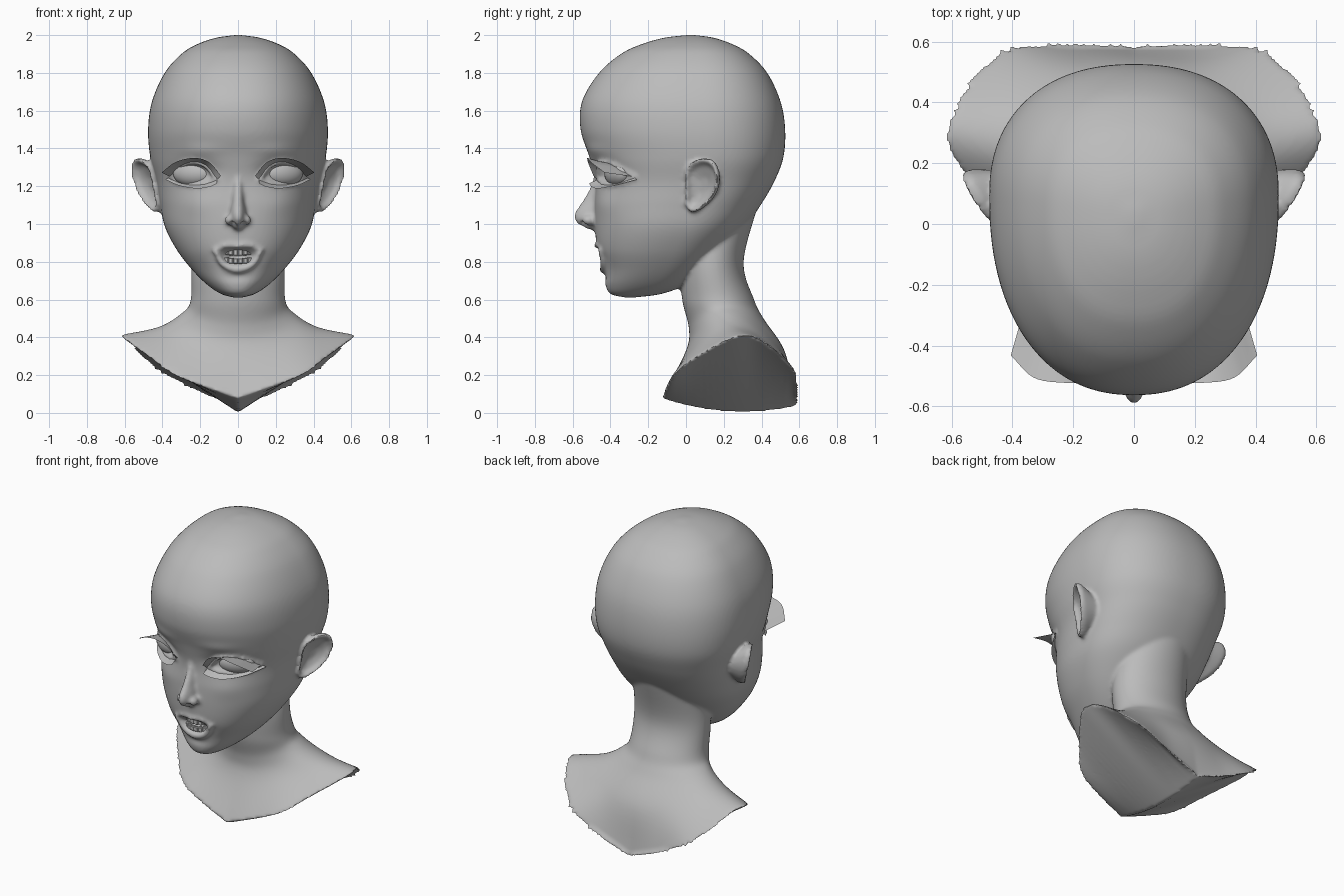
import bpy, bmesh, math
from mathutils import Vector, Matrix

cube = bpy.data.objects.get("Cube")
if cube:
    bpy.data.objects.remove(cube)

grey = bpy.data.materials.new("plain_grey")
grey.use_nodes = True
grey.diffuse_color = (0.5, 0.5, 0.5, 1)
grey.node_tree.nodes["Principled BSDF"].inputs["Base Color"].default_value = grey.diffuse_color


def spline(points, steps):
    """Smooth curve through the points, with steps samples per span."""
    p = [Vector(q) for q in points]
    p = [2 * p[0] - p[1]] + p + [2 * p[-1] - p[-2]]
    out = []
    for a, b, c, d in zip(p, p[1:], p[2:], p[3:]):
        for i in range(steps):
            t = i / steps
            out.append(b + (c - a) * (t / 2) + (2 * a - 5 * b + 4 * c - d) * (t * t / 2)
                       + (3 * b - a - 3 * c + d) * (t ** 3 / 2))
    return out + [p[-2]]


def loft(bm, rings, closed=True):
    """Skin a list of rings; closed rings also get end caps."""
    grid = [[bm.verts.new(co) for co in ring] for ring in rings]
    n = len(grid[0])
    for lower, upper in zip(grid, grid[1:]):
        for j in range(n if closed else n - 1):
            k = (j + 1) % n
            bm.faces.new((lower[j], lower[k], upper[k], upper[j]))
    if closed:
        bm.faces.new(grid[0])
        bm.faces.new(grid[-1])


def ball(bm, centre, radius, scale=(1, 1, 1), yaw=0, detail=2):
    m = Matrix.Translation(centre) @ Matrix.Rotation(yaw, 4, 'Z') @ Matrix.Diagonal((*scale, 1))
    bmesh.ops.create_icosphere(bm, subdivisions=detail, radius=radius, matrix=m)


def make(name, bm, smooth=True):
    bmesh.ops.recalc_face_normals(bm, faces=bm.faces)
    mesh = bpy.data.meshes.new(name)
    bm.to_mesh(mesh)
    bm.free()
    mesh.materials.append(grey)
    if smooth:
        mesh.shade_smooth()
    obj = bpy.data.objects.new(name, mesh)
    bpy.context.collection.objects.link(obj)
    return obj


# Skull and jaw sections: height, half width, front y, back y
HEAD = [(2.0, .02, .0, .05), (1.985, .12, -.12, .15), (1.95, .22, -.24, .25),
        (1.9, .3, -.345, .335), (1.8, .388, -.46, .43), (1.65, .455, -.55, .5),
        (1.5, .476, -.558, .525), (1.35, .464, -.51, .515), (1.22, .432, -.48, .465),
        (1.1, .412, -.485, .395), (.98, .385, -.482, .31), (.86, .322, -.468, .2),
        (.76, .245, -.435, .1), (.68, .165, -.427, .0), (.63, .09, -.4, -.13),
        (.61, .02, -.32, -.28)]
rows = spline(HEAD, 8)
POWER = 2.25


def middle(row):
    return row[2] + .6 * (row[3] - row[2])


def skin(x, z):
    """Front y of the plain face."""
    row = min(rows, key=lambda r: abs(r[0] - z))
    k = max(0, 1 - abs(x / row[1]) ** POWER) ** (1 / POWER)
    return middle(row) - (middle(row) - row[2]) * k


# Face shaping: x, z, spread x, spread z, push in y
DENTS = [(.22, 1.275, .1, .05, .04), (0, .83, .08, .03, .07), (.2, 1.39, .1, .03, -.008),
         (.23, 1.1, .09, .06, -.008), (0, .72, .07, .02, .008)]


def shape_face(co):
    if co.y < -.2:
        for x, z, sx, sz, push in DENTS:
            co.y += push * math.exp(-((abs(co.x) - x) / sx) ** 2 - ((co.z - z) / sz) ** 2)
    return co


bust_bm = bmesh.new()
head_rings = []
for row in rows:
    ring = []
    for j in range(160):
        a = math.tau * j / 160
        s, c = math.sin(a), math.cos(a)
        depth = row[3] - middle(row) if c > 0 else middle(row) - row[2]
        x = row[1] * math.copysign(abs(s) ** (2 / POWER), s)
        y = middle(row) + depth * math.copysign(abs(c) ** (2 / POWER), c)
        ring.append(shape_face(Vector((x, y, row[0]))))
    head_rings.append(ring)
loft(bust_bm, head_rings)

# Neck sections: half width, front y, back y, then height at front, side, back
NECK = [(.22, .0, .38, 1.1, 1.1, 1.1), (.245, -.03, .305, .8, .8, .8),
        (.25, -.02, .36, .6, .6, .6), (.295, .015, .41, .45, .53, .5),
        (.42, .0, .525, .33, .455, .32)]
# Cut edge of the shoulders, from the chest round to the back
RIM = [(0, -.125, .08), (.18, -.105, .14), (.36, -.06, .21), (.48, .06, .3), (.615, .25, .4),
       (.6, .37, .4), (.515, .51, .3), (.4, .59, .2), (.2, .585, .1), (0, .575, .05)]
rim = spline(RIM, 6)
half = len(rim) - 1
columns = []
for j in range(2 * half):
    side = 1 if j <= half else -1
    i = j if j <= half else 2 * half - j
    s, c = math.sin(math.pi * i / half), -math.cos(math.pi * i / half)
    path = []
    for w, yf, yb, zf, zs, zb in NECK:
        z = zs * s * s + (zb if c > 0 else zf) * c * c
        path.append((side * w * s, (yf + yb) / 2 + (yb - yf) / 2 * c, z))
    edge = rim[i]
    path.append((side * edge.x, edge.y, edge.z))
    keel = Vector((side * .003 * s, edge.y, .004 + .4 * (edge.y - .3) ** 2))
    columns.append(spline(path, 8) + [keel])
loft(bust_bm, list(zip(*columns)))

# Nose: height, half width, front y
nose = spline([(1.3, .035, -.475), (1.2, .035, -.505), (1.12, .04, -.548), (1.06, .05, -.588),
               (1.02, .05, -.588), (.985, .035, -.55), (.965, .02, -.49)], 5)
loft(bust_bm, [[(w * math.sin(a), -.42 + (y + .42) * math.cos(a), z)
                for a in (math.tau * k / 24 for k in range(24))] for z, w, y in nose])

# Ears, eyelids and nostril wings on both sides
EAR = [(0, 1.1), (0, 1.2), (0, 1.28), (.03, 1.325), (.09, 1.348), (.145, 1.33), (.172, 1.26),
       (.16, 1.18), (.12, 1.115), (.06, 1.07), (.02, 1.068), (0, 1.1)]
EAR_RINGS = [(.5, -.1), (.85, -.042), (1, -.016), (1, .01), (.9, .012), (.74, -.014), (.3, -.032)]
UPPER_LID = [(.112, 1.235), (.165, 1.305), (.23, 1.328), (.3, 1.308), (.36, 1.25)]
LOWER_LID = [(.112, 1.235), (.17, 1.214), (.24, 1.208), (.31, 1.222), (.36, 1.25)]
for side in (-1, 1):
    outline = spline(EAR, 4)[:-1]
    rings = []
    for scale, out in EAR_RINGS:
        ring = []
        for y, z in outline:
            y, z = .08 + (y - .08) * scale, 1.2 + (z - 1.2) * scale
            ring.append((side * (.44 + .6 * y + .2 * (z - 1.2) + out), y - out * .5, z))
        rings.append(ring)
    loft(bust_bm, rings)
    ball(bust_bm, (side * .046, -.515, 1.02), .028, (.85, 1.3, 1))
    for lid in (UPPER_LID, LOWER_LID):
        for x, z in spline(lid, 8):
            ball(bust_bm, (side * x, skin(x, z) + .008, z), .016, detail=1)

# Lips
LIPS = [([(-.122, .862), (-.06, .888), (0, .884), (.06, .888), (.122, .862)], .017, .002),
        ([(-.122, .858), (-.075, .785), (0, .76), (.075, .785), (.122, .858)], .023, -.004)]
for lip, radius, offset in LIPS:
    for x, z in spline(lip, 10):
        fade = 1 - 2.5 * abs(x)
        ball(bust_bm, (x, skin(x, z) + offset, z), radius * fade, detail=1)

# Fuse everything into one skin, then soften it
raw = make("bust_raw", bust_bm)
remesh = raw.modifiers.new("fuse", 'REMESH')
remesh.mode = 'VOXEL'
remesh.voxel_size = .011
soften = raw.modifiers.new("soften", 'SMOOTH')
soften.factor = .5
soften.iterations = 5
graph = bpy.context.evaluated_depsgraph_get()
mesh = bpy.data.meshes.new_from_object(raw.evaluated_get(graph))
bpy.data.objects.remove(raw)
mesh.name = "head_and_shoulders"
mesh.materials.clear()
mesh.materials.append(grey)
bust = bpy.data.objects.new("head_and_shoulders", mesh)
bpy.context.collection.objects.link(bust)

# Nostrils
for v in mesh.vertices:
    d = (Vector((abs(v.co.x), v.co.y, v.co.z)) - Vector((.028, -.545, .99))).length
    v.co.z += .028 * math.exp(-(d / .016) ** 2)
bpy.ops.object.select_all(action='DESELECT')
bust.select_set(True)
bpy.context.view_layer.objects.active = bust
bpy.ops.object.shade_smooth_by_angle(angle=math.radians(50))

# Eyeballs and lashes
UPPER_TIP = [(.09, -.49, 1.255), (.15, -.518, 1.325), (.23, -.522, 1.35), (.33, -.505, 1.328),
             (.405, -.432, 1.272)]
LOWER_TIP = [(.11, 1.215), (.15, 1.197), (.22, 1.188), (.31, 1.203), (.385, 1.235)]
lower_tip = [(x, skin(x, z) - .045, z) for x, z in LOWER_TIP]
for side, word in ((1, "left"), (-1, "right")):
    bm = bmesh.new()
    ball(bm, (side * .235, skin(.235, 1.268) + .06, 1.268), 1, (.115, .06, .07), side * .4, 4)
    make(word + "_eyeball", bm)
    for name, lid, tip in (("upper", UPPER_LID, UPPER_TIP), ("lower", LOWER_LID, lower_tip)):
        root = [(side * x, skin(x, z), z) for x, z in spline(lid, 6)]
        edge = [(side * p.x, p.y, p.z) for p in spline(tip, 6)]
        bm = bmesh.new()
        loft(bm, [root, edge], closed=False)
        make(word + "_" + name + "_lashes", bm)

# Teeth in two curved rows
for name, height, tall in (("upper_teeth", .85, .036), ("lower_teeth", .803, .03)):
    bm = bmesh.new()
    for i in range(8):
        x = (i - 3.5) * .024
        place = Matrix.Translation((x, -.438 + 4 * x * x, height + 1.6 * x * x))
        turn = Matrix.Rotation(math.atan(8 * x), 4, 'Z')
        bmesh.ops.create_cube(bm, size=1, matrix=place @ turn @ Matrix.Diagonal((.025, .02, tall, 1)))
    bmesh.ops.bevel(bm, geom=bm.edges[:], offset=.004, segments=1, affect='EDGES')
    make(name, bm, smooth=False)
